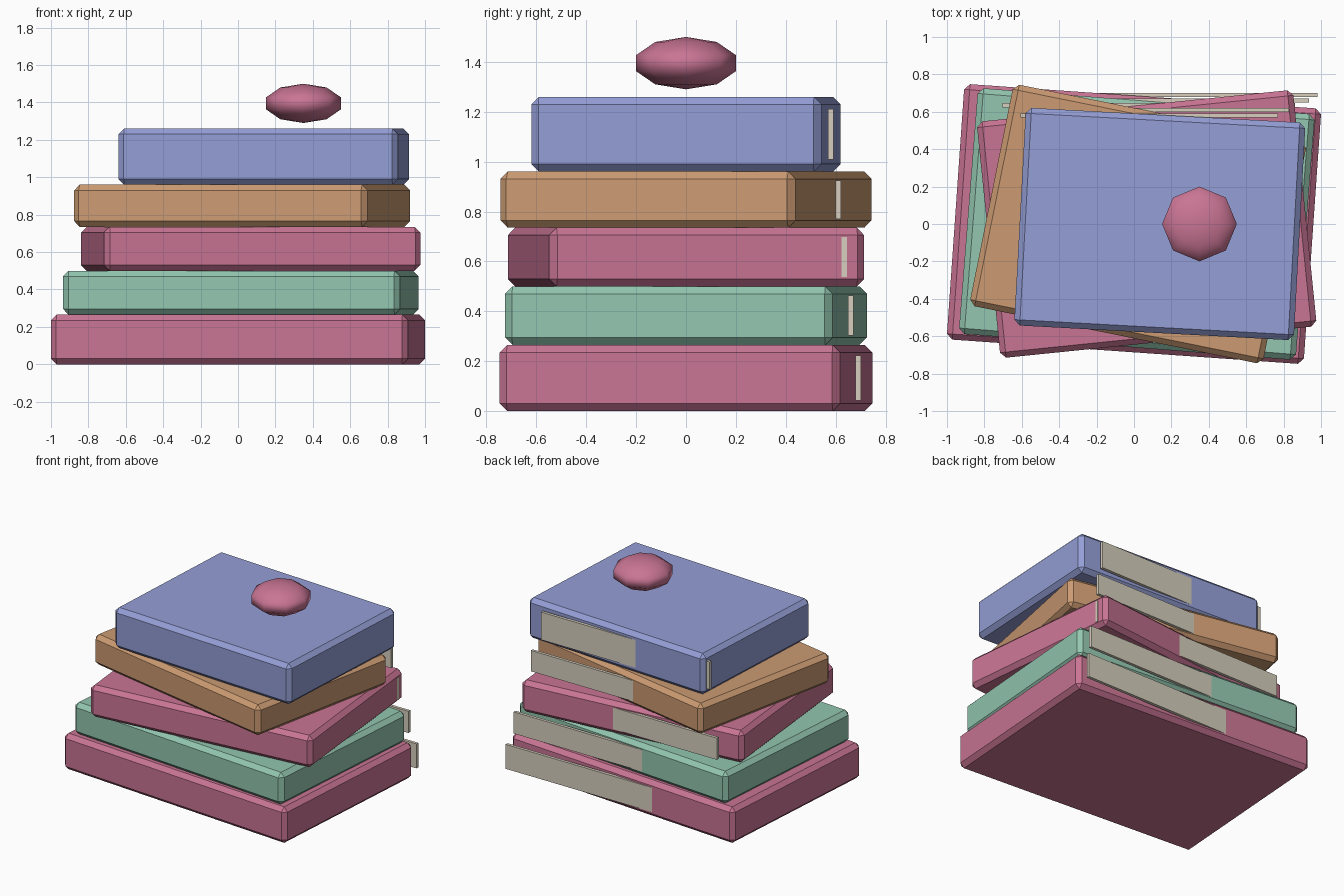
import bpy
import math

cube = bpy.data.objects.get("Cube")
if cube:
    bpy.data.objects.remove(cube, do_unlink=True)


def material(name, rgb):
    colour = [(c / 255) ** 2.2 for c in rgb] + [1.0]
    mat = bpy.data.materials.new(name)
    mat.use_nodes = True
    mat.diffuse_color = colour
    mat.node_tree.nodes["Principled BSDF"].inputs["Base Color"].default_value = colour
    return mat


rose = material("rose", (200, 116, 146))
green = material("soft_green", (146, 197, 174))
tan = material("tan", (203, 154, 114))
blue = material("soft_blue", (147, 157, 213))
paper = material("paper", (214, 206, 189))


def box(name, size, location, mat, turn=0, bevel=0):
    bpy.ops.mesh.primitive_cube_add(size=1, location=location)
    obj = bpy.context.object
    obj.name = name
    obj.scale = size
    bpy.ops.object.transform_apply(location=False, rotation=False, scale=True)
    obj.rotation_euler.z = math.radians(turn)
    obj.data.materials.append(mat)
    if bevel:
        mod = obj.modifiers.new("chamfer", "BEVEL")
        mod.width = bevel
        mod.segments = 1
    return obj


# Stack of books: name, material, width, depth, bottom, top, x centre, turn, page y, page right end
books = [
    ("bottom", rose, 1.913, 1.369, 0, 0.265, 0, -4, 0.69, 0.98),
    ("second", green, 1.807, 1.318, 0.265, 0.5, 0.015, -4.5, 0.66, 0.935),
    ("third", rose, 1.70, 1.27, 0.5, 0.735, 0.068, 5.8, 0.635, 0.86),
    ("fourth", tan, 1.60, 1.208, 0.735, 0.96, 0.022, -11.4, 0.61, 0.83),
    ("top", blue, 1.497, 1.165, 0.96, 1.26, 0.138, -3.1, 0.58, 0.77),
]
for name, mat, w, d, z0, z1, x, turn, page_y, page_x in books:
    mid = (z0 + z1) / 2
    box(name + "_book", (w, d, z1 - z0), (x, 0, mid), mat, turn, 0.03)
    # Page strip set straight along the back
    page_w = w * 0.92
    box(name + "_pages", (page_w, 0.022, (z1 - z0) * 0.68),
        (page_x - page_w / 2, page_y, mid), paper)

# Flattened ball floating over the stack
bpy.ops.mesh.primitive_uv_sphere_add(segments=8, ring_count=5, radius=0.21,
                                     location=(0.35, 0, 1.395))
ball = bpy.context.object
ball.name = "flattened_ball"
ball.scale.z = 0.5
ball.data.materials.append(rose)
bpy.ops.object.shade_smooth()
